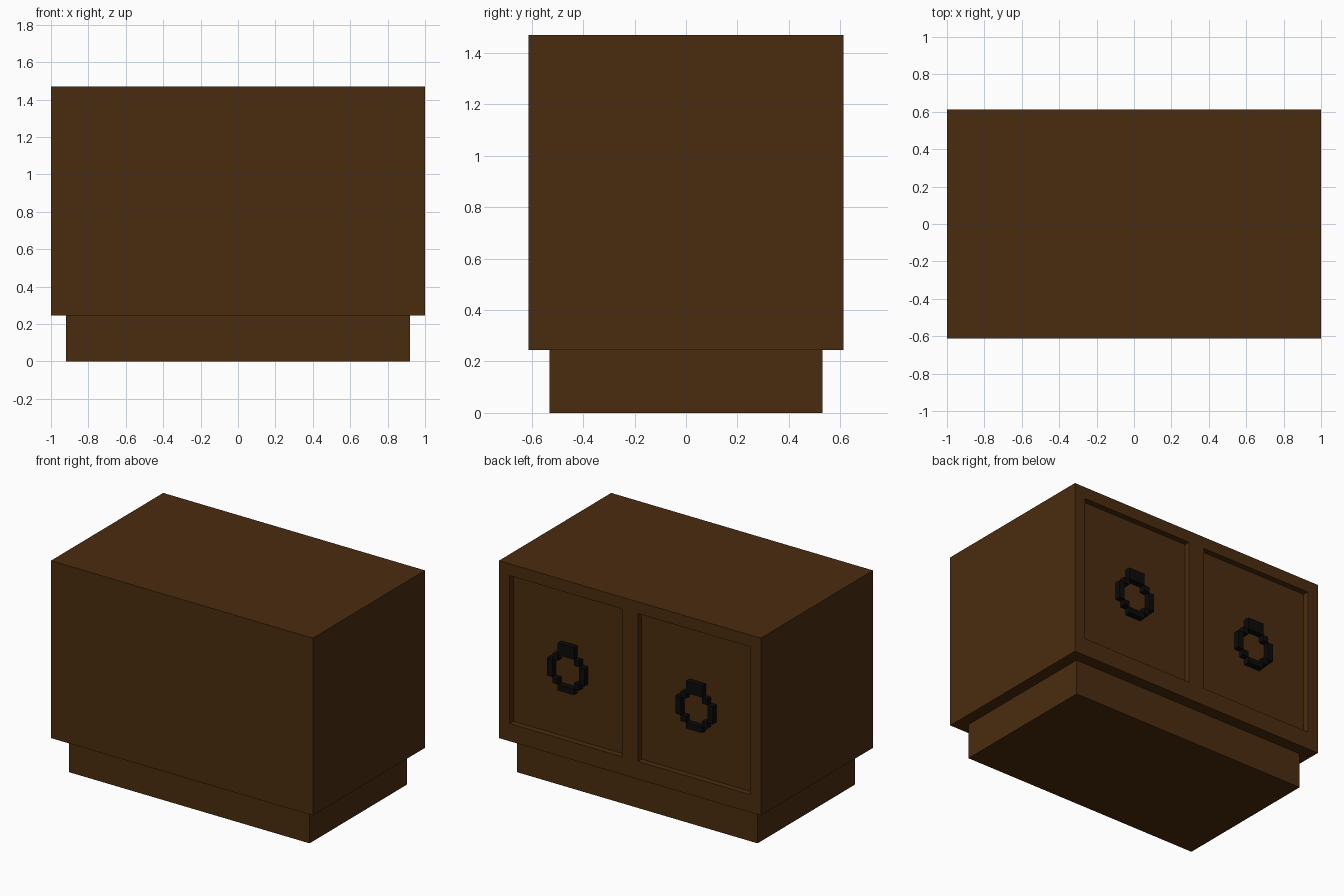
import bpy, bmesh
from mathutils import Matrix, Vector

if "Cube" in bpy.data.objects:
    bpy.data.objects.remove(bpy.data.objects["Cube"])

U = 2 / 49                      # modelling unit: cabinet is 49 x 30 x 36 units
HALF_D = 15                     # half depth of the cabinet body


def material(name, rgb):
    m = bpy.data.materials.new(name)
    m.diffuse_color = (*rgb, 1)
    m.use_nodes = True
    m.node_tree.nodes["Principled BSDF"].inputs["Base Color"].default_value = m.diffuse_color
    return m


WOOD = material("dark_brown_wood", (0.068, 0.025, 0.0045))
METAL = material("black_metal", (0.003, 0.003, 0.003))


def boxes(name, spans, mat):
    """One object made of boxes given as (x0, x1, y0, y1, z0, z1) in units."""
    bm = bmesh.new()
    for x0, x1, y0, y1, z0, z1 in spans:
        centre = Vector((x0 + x1, y0 + y1, z0 + z1)) * U / 2
        size = Vector((x1 - x0, y1 - y0, z1 - z0)) * U
        bmesh.ops.create_cube(bm, size=1, matrix=Matrix.Translation(centre) @ Matrix.Diagonal(size.to_4d()))
    me = bpy.data.meshes.new(name)
    bm.to_mesh(me)
    bm.free()
    me.materials.append(mat)
    ob = bpy.data.objects.new(name, me)
    bpy.context.collection.objects.link(ob)
    return ob


# plinth and main body
boxes("plinth", [(-22.5, 22.5, -13, 13, 0, 6)], WOOD)
body = boxes("cabinet_body", [(-24.5, 24.5, -HALF_D, HALF_D, 6, 36)], WOOD)

# two recessed door panels on the back side
cutter = boxes("panel_cutter", [(x, x + 21, HALF_D - 1, HALF_D + 2, 9, 34) for x in (-22.5, 1.5)], WOOD)
cutter.hide_render = True
mod = body.modifiers.new("door_recesses", 'BOOLEAN')
mod.operation = 'DIFFERENCE'
mod.solver = 'EXACT'
mod.object = cutter
bpy.context.view_layer.objects.active = body
bpy.ops.object.modifier_apply(modifier=mod.name)
bpy.data.objects.remove(cutter)

# stepped ring handles with a mount on top, flush with the door frame
for side, cx in (("left", -12), ("right", 12)):
    cz = 20.5                                   # ring centre height
    cells = [(-1.5, 1.5, 2.5, 4.5),             # mount and top bar
             (-1.5, 1.5, -3.5, -2.5)]           # bottom bar
    for s in (-1, 1):
        cells.append((s * 3 - 0.5, s * 3 + 0.5, -1.5, 1.5))          # side bars
        for t in (-1, 1):                                            # corner steps
            cells.append((s * 2 - 0.5, s * 2 + 0.5, t * 2 - 0.5, t * 2 + 0.5))
    boxes(side + "_ring_handle",
          [(cx + a, cx + b, HALF_D - 1, HALF_D, cz + c, cz + d) for a, b, c, d in cells], METAL)
